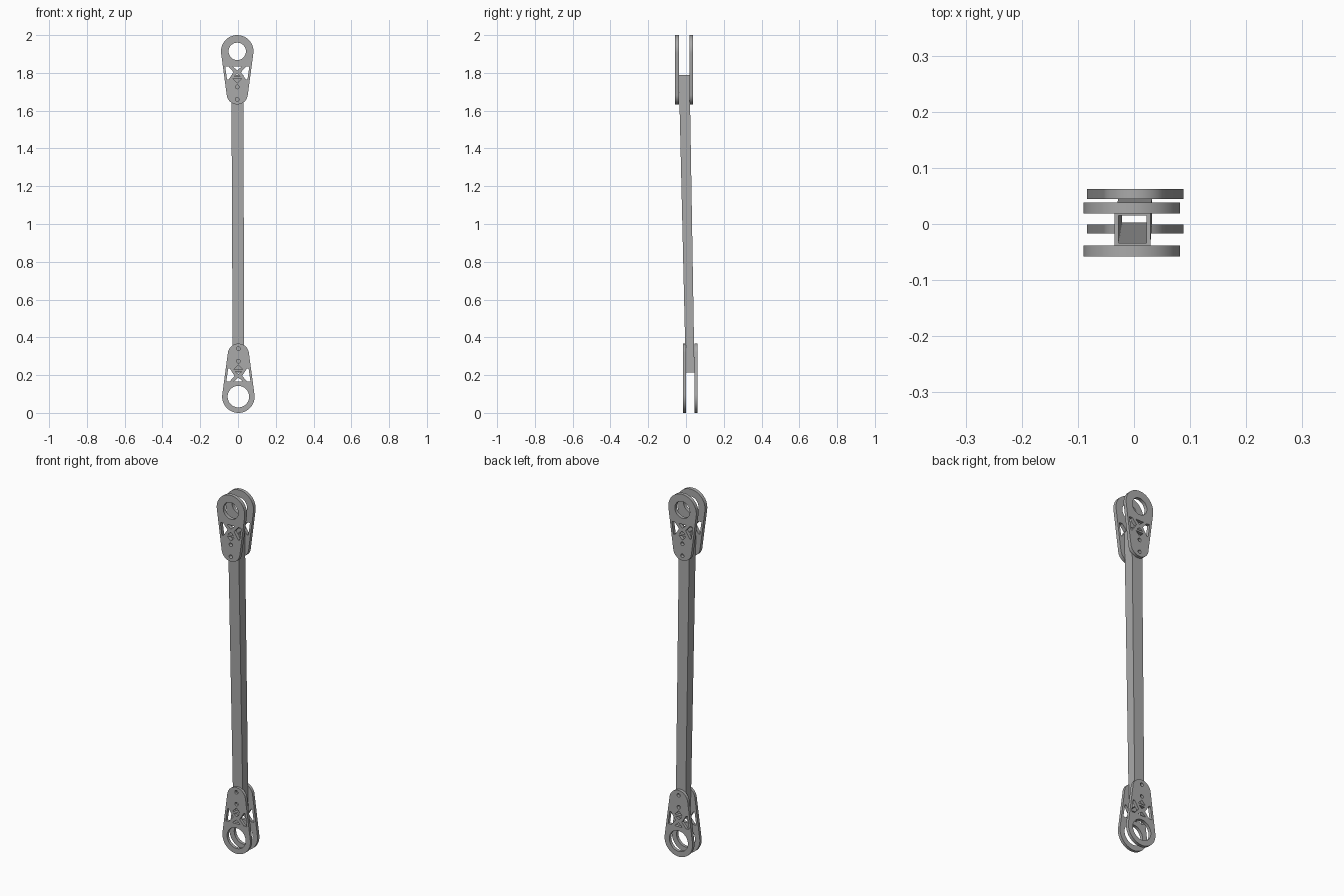
import bpy, bmesh
from math import sin, cos, pi, asin

if "Cube" in bpy.data.objects:
    bpy.data.objects.remove(bpy.data.objects["Cube"])

steel = bpy.data.materials.new("grey steel")
steel.use_nodes = True
grey = (0.4, 0.4, 0.4, 1)
steel.diffuse_color = grey
steel.node_tree.nodes["Principled BSDF"].inputs["Base Color"].default_value = grey

RING, TIP, REACH = 0.086, 0.056, 0.225   # lug outline: two radii and their spacing


def arc(cy, r, a0, a1, n):
    return [(r * cos(a0 + (a1 - a0) * i / n), cy + r * sin(a0 + (a1 - a0) * i / n))
            for i in range(n + 1)]


def circle(cy, r, n=32):
    return arc(cy, r, 0, 2 * pi, n)[:-1]


def lug_loops(bore):
    # Tapered outline with bore, rivet holes and truss cutouts
    a = asin((RING - TIP) / REACH)
    outline = arc(0, RING, -pi - a, a, 40) + arc(REACH, TIP, a, pi - a, 24)
    side = [(0.064, 0.08), (0.046, 0.08), (0.02, 0.11), (0.046, 0.15), (0.054, 0.15)]
    return [outline, circle(0, bore), circle(0.188, 0.01, 16), circle(0.254, 0.01, 16),
            side, [(-x, y) for x, y in side],
            [(-0.024, 0.08), (0.024, 0.08), (0, 0.101)],
            [(-0.018, 0.134), (0.018, 0.134), (0, 0.119)],
            [(-0.023, 0.144), (0.023, 0.144), (0, 0.167)]]


def lug(name, x, y0, y1, z, up, bore):
    curve = bpy.data.curves.new(name, 'CURVE')
    curve.dimensions = '2D'
    curve.fill_mode = 'BOTH'
    curve.extrude = (y1 - y0) / 2
    for loop in lug_loops(bore):
        spline = curve.splines.new('POLY')
        spline.points.add(len(loop) - 1)
        for point, (px, py) in zip(spline.points, loop):
            point.co = (px, py * up, 0, 1)
        spline.use_cyclic_u = True
    curve.materials.append(steel)
    ob = bpy.data.objects.new(name, curve)
    bpy.context.collection.objects.link(ob)
    ob.location = (x, (y0 + y1) / 2, z)
    ob.rotation_euler.x = pi / 2
    bpy.ops.object.select_all(action='DESELECT')
    ob.select_set(True)
    bpy.context.view_layer.objects.active = ob
    bpy.ops.object.convert(target='MESH')
    ob = bpy.context.view_layer.objects.active
    bm = bmesh.new()
    bm.from_mesh(ob.data)
    bmesh.ops.remove_doubles(bm, verts=bm.verts, dist=0.00005)
    bmesh.ops.recalc_face_normals(bm, faces=bm.faces)
    bm.to_mesh(ob.data)
    bm.free()
    bpy.ops.object.shade_smooth_by_angle(angle=0.6)


# Paired lugs at each end
lug("upper_front_lug", -0.004, -0.058, -0.038, 1.914, -1, 0.046)
lug("upper_back_lug", -0.004, 0.019, 0.038, 1.914, -1, 0.046)
lug("lower_front_lug", 0.002, -0.017, -0.001, 0.086, 1, 0.057)
lug("lower_back_lug", 0.002, 0.045, 0.062, 0.086, 1, 0.057)

# Hollow, leaning and slightly tapered box tube
bm = bmesh.new()


def ring(cx, cy, z, hx, hy):
    return [bm.verts.new((cx + sx * hx, cy + sy * hy, z))
            for sx, sy in ((-1, -1), (1, -1), (1, 1), (-1, 1))]


wall_x, wall_y = 0.007, 0.004
low, high = (0.002, 0.022, 0.215), (-0.003, -0.0095, 1.79)
rings = [ring(*low, 0.03, 0.023), ring(*high, 0.032, 0.0285),
         ring(*high, 0.032 - wall_x, 0.0285 - wall_y),
         ring(*low, 0.03 - wall_x, 0.023 - wall_y)]
for k in range(4):
    a, b = rings[k], rings[(k + 1) % 4]
    for i in range(4):
        j = (i + 1) % 4
        bm.faces.new((a[i], a[j], b[j], b[i]))
bmesh.ops.recalc_face_normals(bm, faces=bm.faces)
mesh = bpy.data.meshes.new("box_tube")
bm.to_mesh(mesh)
bm.free()
mesh.materials.append(steel)
bpy.context.collection.objects.link(bpy.data.objects.new("box_tube", mesh))
